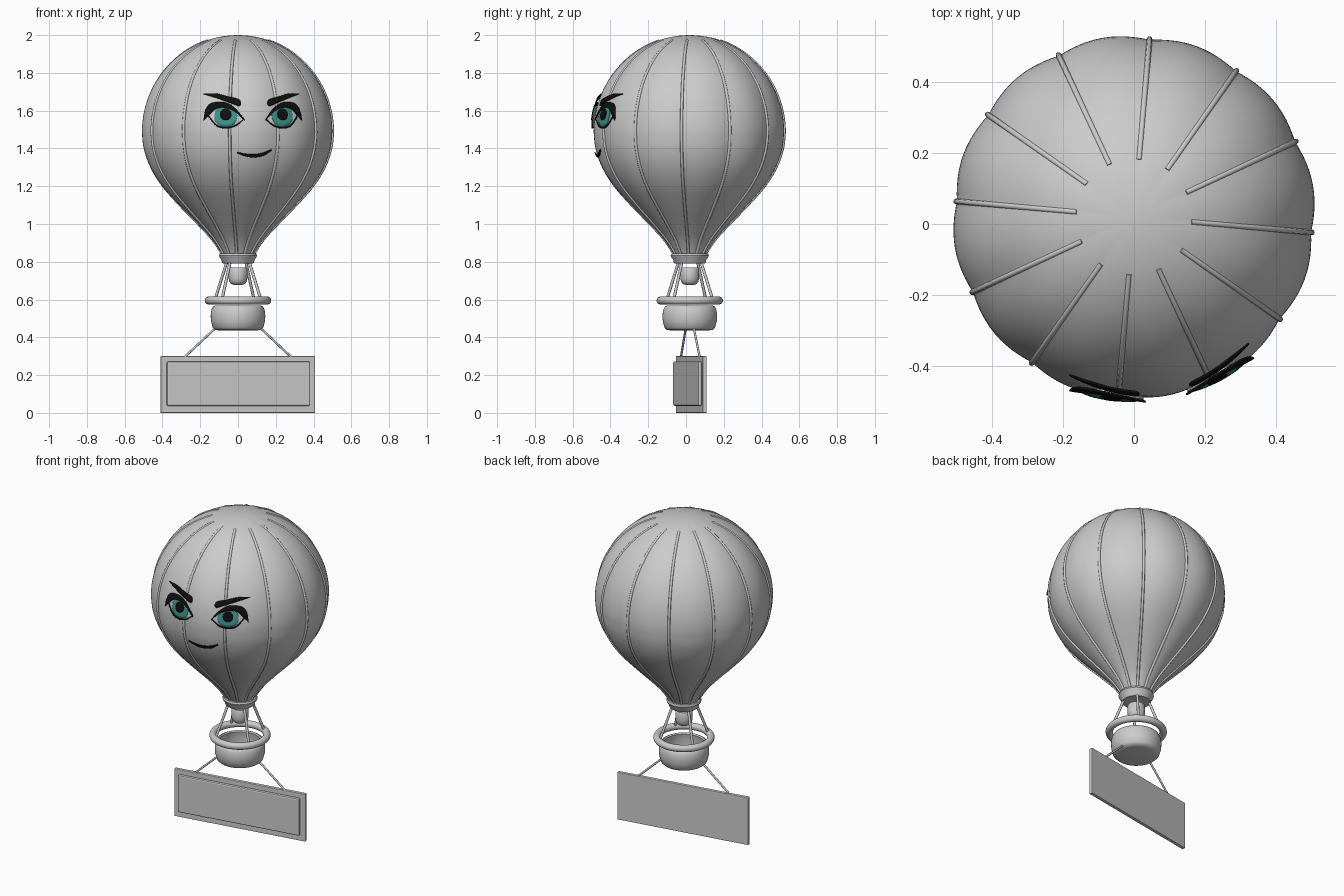
import bpy, bmesh
from math import sin, cos, pi, sqrt, radians
from mathutils import Matrix, Vector

if "Cube" in bpy.data.objects:
    bpy.data.objects.remove(bpy.data.objects["Cube"])

R, ZC = 0.512, 1.488          # balloon crown radius and centre height
GORES = 12
parts = []


def material(name, rgb):
    m = bpy.data.materials.new(name)
    m.diffuse_color = (*rgb, 1)
    m.use_nodes = True
    m.node_tree.nodes["Principled BSDF"].inputs["Base Color"].default_value = m.diffuse_color
    return m


BLACK = material("black", (0.005, 0.005, 0.005))
WHITE = material("white", (0.9, 0.9, 0.9))
TEAL = material("teal", (0.05, 0.30, 0.28))


def spline(pts, steps):
    """Catmull-Rom through tuples of any size."""
    p = [Vector(q) for q in [pts[0], *pts, pts[-1]]]
    out = []
    for i in range(1, len(p) - 2):
        a, b, c, d = p[i - 1:i + 3]
        for k in range(steps):
            t = k / steps
            out.append(0.5 * (2 * b + (c - a) * t + (2 * a - 5 * b + 4 * c - d) * t * t
                              + (3 * b - a - 3 * c + d) * t ** 3))
    return out + [p[-1]]


def add_mesh(name, verts, faces, mat=None, angle=40):
    me = bpy.data.meshes.new(name)
    me.from_pydata(verts, [], faces)
    bm = bmesh.new()
    bm.from_mesh(me)
    bmesh.ops.remove_doubles(bm, verts=bm.verts, dist=1e-5)
    bmesh.ops.recalc_face_normals(bm, faces=bm.faces)
    bm.to_mesh(me)
    bm.free()
    ob = bpy.data.objects.new(name, me)
    bpy.context.collection.objects.link(ob)
    if mat:
        me.materials.append(mat)
    bpy.ops.object.select_all(action='DESELECT')
    ob.select_set(True)
    bpy.context.view_layer.objects.active = ob
    bpy.ops.object.shade_smooth_by_angle(angle=radians(angle))
    parts.append(ob)
    return ob


def lathe(name, profile, segs=48, gore=0.0):
    """Revolve (radius, z) points; gore pulls the skin in at each rib."""
    verts, faces = [], []
    for r, z in profile:
        for s in range(segs):
            a = 2 * pi * s / segs
            q = r * (1 - gore * (1 - abs(cos(a * GORES / 2))))
            verts.append((q * cos(a), q * sin(a), z))
    for i in range(len(profile) - 1):
        for s in range(segs):
            t = (s + 1) % segs
            faces.append((i * segs + s, i * segs + t, (i + 1) * segs + t, (i + 1) * segs + s))
    return add_mesh(name, verts, faces)


def tube(name, pts, radius):
    cu = bpy.data.curves.new(name, 'CURVE')
    cu.dimensions = '3D'
    cu.bevel_depth = radius
    cu.bevel_resolution = 2
    cu.use_fill_caps = True
    sp = cu.splines.new('POLY')
    sp.points.add(len(pts) - 1)
    for p, q in zip(sp.points, pts):
        p.co = (*q, 1)
    ob = bpy.data.objects.new(name, cu)
    bpy.context.collection.objects.link(ob)
    parts.append(ob)


def box(name, size, centre, bevel):
    bm = bmesh.new()
    bmesh.ops.create_cube(bm, size=1)
    bmesh.ops.scale(bm, vec=size, verts=bm.verts)
    bmesh.ops.translate(bm, vec=centre, verts=bm.verts)
    bmesh.ops.bevel(bm, geom=bm.edges[:], offset=bevel, segments=2, affect='EDGES', profile=0.5)
    me = bpy.data.meshes.new(name)
    bm.to_mesh(me)
    bm.free()
    ob = bpy.data.objects.new(name, me)
    bpy.context.collection.objects.link(ob)
    parts.append(ob)


# Balloon envelope
crown = [(R * sin(pi / 2 * i / 24), ZC + R * cos(pi / 2 * i / 24)) for i in range(24)]
lower = spline([(R, ZC), (0.502, 1.4), (0.466, 1.3), (0.402, 1.2), (0.312, 1.1),
                (0.213, 1.0), (0.138, 0.92), (0.09, 0.85), (0.078, 0.82)], 4)
skin = crown + [(p[0], p[1]) for p in lower]
lathe("balloon_envelope", skin + [(0, 0.82)], 144, 0.022)


def skin_radius(z):
    for (r0, z0), (r1, z1) in zip(skin, skin[1:]):
        if z1 <= z <= z0:
            return r0 + (r1 - r0) * (z0 - z) / (z0 - z1)
    return 0.08


# Seam ribs
for k in range(GORES):
    a = 2 * pi * (k + 0.5) / GORES
    tube(f"seam_rib_{k + 1}", [(r * 0.982 * cos(a), r * 0.982 * sin(a), z - 0.003 * (z > ZC))
                               for r, z in skin if z < 1.98], 0.008)

# Neck ring and burner
lathe("neck_ring", [(0, 0.835), (0.08, 0.845), (0.097, 0.843), (0.101, 0.832), (0.097, 0.822),
                    (0.088, 0.812), (0.085, 0.796), (0.078, 0.79), (0, 0.79)])
lathe("burner", [(0, 0.77), (0.046, 0.77), (0.05, 0.764), (0.05, 0.715), (0.046, 0.695),
                 (0.036, 0.682), (0.02, 0.677), (0, 0.677)], 32)

# Basket with floating rim
lathe("basket", [(0, 0.438), (0.1, 0.436), (0.122, 0.44), (0.134, 0.452), (0.143, 0.485),
                 (0.145, 0.515), (0.141, 0.545), (0.132, 0.563), (0.122, 0.568),
                 (0.116, 0.56), (0.124, 0.52), (0.118, 0.465), (0, 0.46)])
lathe("basket_rim", [(0.155 + 0.021 * cos(2 * pi * i / 16), 0.595 + 0.021 * sin(2 * pi * i / 16))
                     for i in range(17)], 64)

# Basket ropes
for k in range(4):
    a = pi / 4 + k * pi / 2
    tube(f"basket_rope_{k + 1}", [(0.072 * cos(a), 0.072 * sin(a), 0.80),
                                  (0.148 * cos(a), 0.148 * sin(a), 0.60)], 0.008)

# Hanging sign
box("sign_board", (0.83, 0.021, 0.30), (0, 0.008, 0.15), 0.003)
box("sign_panel", (0.77, 0.022, 0.235), (0, -0.012, 0.155), 0.008)
for side, tag in ((-1, "left"), (1, "right")):
    tube(f"sign_rope_{tag}", [(side * 0.12, 0, 0.45), (side * 0.287, 0.003, 0.295)], 0.006)


# Face: columns of (x, low z, high z) wrapped on the balloon skin
def patch(name, cols, mat, lift, side=1, rows=6):
    verts, faces = [], []
    for x, lo, hi in cols:
        for j in range(rows + 1):
            z = lo + (hi - lo) * j / rows
            r, a = skin_radius(z) + lift, side * x / 0.505
            verts.append((r * sin(a), -r * cos(a), z))
    n = rows + 1
    for i in range(len(cols) - 1):
        for j in range(rows):
            faces.append((i * n + j, (i + 1) * n + j, (i + 1) * n + j + 1, i * n + j + 1))
    ob = add_mesh(name, verts, faces, mat)
    mod = ob.modifiers.new("thickness", 'SOLIDIFY')
    mod.thickness, mod.offset = 0.005, 0


eye = spline([(0.062, 1.553, 1.556), (0.10, 1.524, 1.596), (0.15, 1.512, 1.622),
              (0.20, 1.524, 1.62), (0.243, 1.575, 1.58)], 6)
lash = spline([(0.056, 1.548, 1.556), (0.10, 1.592, 1.61), (0.15, 1.614, 1.641),
               (0.20, 1.612, 1.645), (0.24, 1.578, 1.635), (0.262, 1.555, 1.60),
               (0.268, 1.548, 1.552)], 6)
lower_lash = spline([(0.062, 1.548, 1.554), (0.10, 1.518, 1.525), (0.15, 1.505, 1.513),
                     (0.20, 1.518, 1.526), (0.245, 1.568, 1.578)], 6)
brow = spline([(0.072, 1.636, 1.642), (0.085, 1.625, 1.66), (0.14, 1.645, 1.674),
               (0.21, 1.668, 1.69), (0.285, 1.688, 1.69)], 6)


def eye_disc(cx, cz, rad):
    """Circle clipped by the eye opening."""
    cols = []
    for i in range(25):
        x = cx - rad * cos(pi * i / 24)
        h = sqrt(max(rad * rad - (x - cx) ** 2, 0))
        a, b = next((p, q) for p, q in zip(eye, eye[1:]) if p[0] <= x <= q[0])
        e = a.lerp(b, (x - a[0]) / (b[0] - a[0]))
        cols.append((x, max(cz - h, e[1]), min(cz + h, e[2])))
    return cols


for side, tag in ((-1, "left"), (1, "right")):
    patch(f"eye_white_{tag}", eye, WHITE, 0.004, side)
    patch(f"iris_{tag}", eye_disc(0.152, 1.573, 0.06), TEAL, 0.008, side)
    patch(f"pupil_{tag}", eye_disc(0.152, 1.58, 0.03), BLACK, 0.012, side)
    patch(f"upper_lash_{tag}", lash, BLACK, 0.013, side, 3)
    patch(f"lower_lash_{tag}", lower_lash, BLACK, 0.008, side, 2)
    patch(f"eyebrow_{tag}", brow, BLACK, 0.010, side, 3)
patch("smile", spline([(-0.094, 1.376, 1.382), (-0.05, 1.359, 1.372), (0, 1.353, 1.369),
                       (0.05, 1.362, 1.378), (0.092, 1.388, 1.396)], 6), BLACK, 0.005, 1, 3)

# Turn the whole model slightly
turn = Matrix.Translation((0, 0.02, 0)) @ Matrix.Rotation(radians(10), 4, 'Z')
for ob in parts:
    ob.matrix_basis = turn @ ob.matrix_basis
